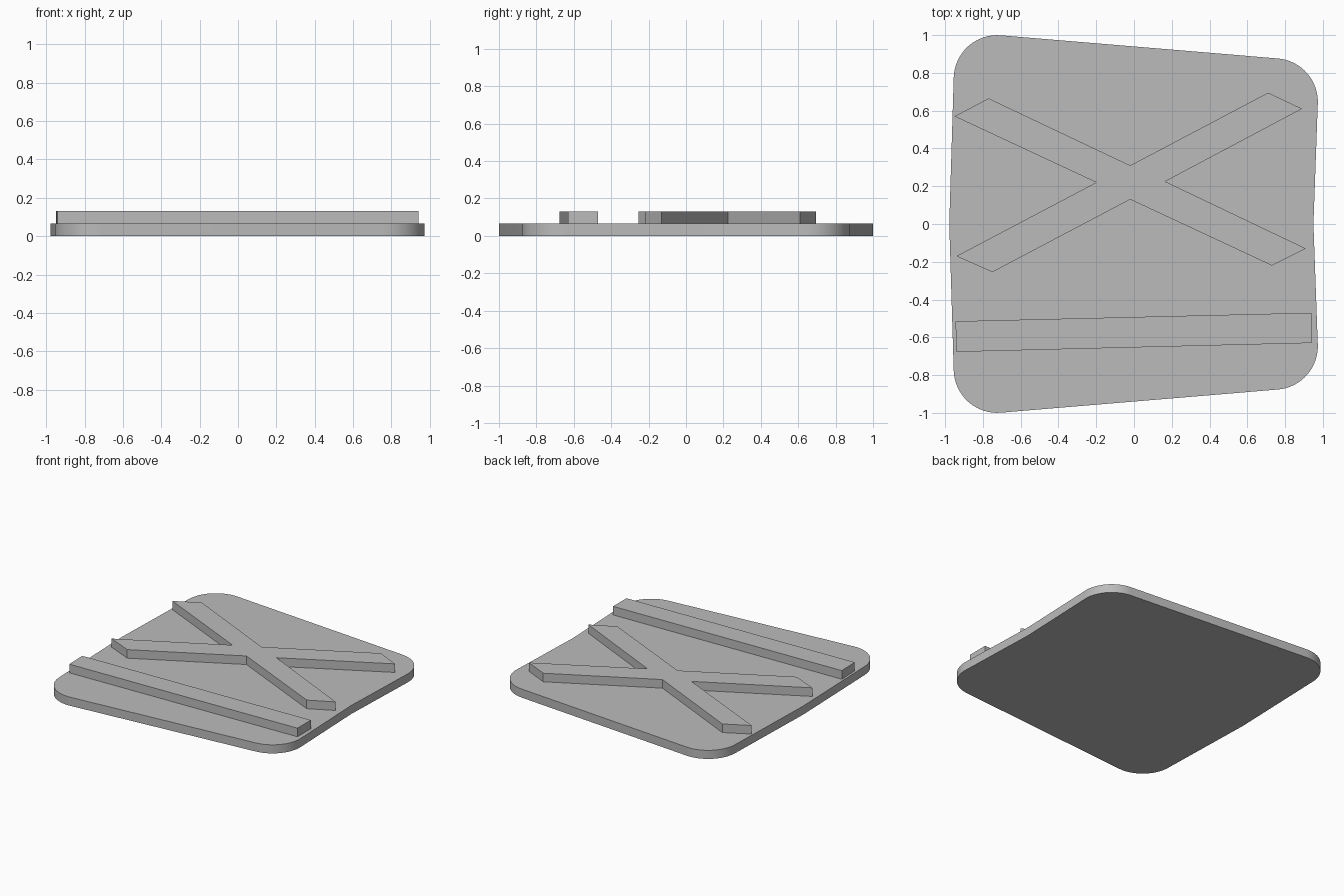
import bpy, bmesh, math
from mathutils import Vector

cube = bpy.data.objects.get("Cube")
if cube:
    bpy.data.objects.remove(cube, do_unlink=True)

# Single plain grey
grey = bpy.data.materials.new("plain_grey")
grey.use_nodes = True
colour = (0.5, 0.5, 0.5, 1)
grey.diffuse_color = colour
bsdf = next(n for n in grey.node_tree.nodes if n.type == 'BSDF_PRINCIPLED')
bsdf.inputs["Base Color"].default_value = colour

THICK = 0.065


def fillet(prev, corner, nxt, radius, steps=16):
    """Points of a tangent arc that rounds one corner of an outline."""
    p, c, n = Vector(prev), Vector(corner), Vector(nxt)
    a, b = (p - c).normalized(), (n - c).normalized()
    half = a.angle(b) / 2
    centre = c + (a + b).normalized() * radius / math.sin(half)
    tangent = radius / math.tan(half)
    start = c + a * tangent - centre
    end = c + b * tangent - centre
    sweep = start.angle(end)
    return [centre + (start * math.sin((1 - i / steps) * sweep)
                      + end * math.sin(i / steps * sweep)) / math.sin(sweep)
            for i in range(steps + 1)]


def slab(name, outline, base, height):
    """Extrude a flat outline into a solid plate."""
    bm = bmesh.new()
    face = bm.faces.new([bm.verts.new((p[0], p[1], base)) for p in outline])
    top = bmesh.ops.extrude_face_region(bm, geom=[face])["geom"]
    bmesh.ops.translate(bm, vec=(0, 0, height),
                        verts=[v for v in top if isinstance(v, bmesh.types.BMVert)])
    bmesh.ops.recalc_face_normals(bm, faces=bm.faces)
    mesh = bpy.data.meshes.new(name)
    bm.to_mesh(mesh)
    bm.free()
    mesh.materials.append(grey)
    obj = bpy.data.objects.new(name, mesh)
    bpy.context.collection.objects.link(obj)
    return obj


# Base plate: six slightly skewed sides with four rounded corners
back_left, back_right = (-0.947, 1.019), (0.981, 0.858)
front_left, front_right = (-0.947, -1.019), (0.981, -0.858)
left_mid, right_mid = (-0.978, 0), (0.95, 0)
outline = [left_mid]
outline += fillet(left_mid, front_left, front_right, 0.23)
outline += fillet(front_left, front_right, right_mid, 0.23)
outline += [right_mid]
outline += fillet(right_mid, back_right, back_left, 0.23)
outline += fillet(back_right, back_left, left_mid, 0.23)
plate = slab("base_plate", outline, 0, THICK)

# Smooth rounded corners, crisp rims
bpy.ops.object.select_all(action='DESELECT')
plate.select_set(True)
bpy.context.view_layer.objects.active = plate
bpy.ops.object.shade_smooth_by_angle(angle=math.radians(30))

# Raised cross and the bar in front of it
slab("raised_cross", [
    (-0.95, 0.57), (-0.2, 0.22), (-0.94, -0.17), (-0.75, -0.255),
    (-0.02, 0.13), (0.73, -0.22), (0.91, -0.13), (0.165, 0.225),
    (0.89, 0.61), (0.71, 0.695), (-0.02, 0.31), (-0.77, 0.665)],
    THICK, THICK)
slab("raised_bar", [
    (-0.945, -0.515), (-0.94, -0.677), (0.94, -0.63), (0.94, -0.47)],
    THICK, THICK)
